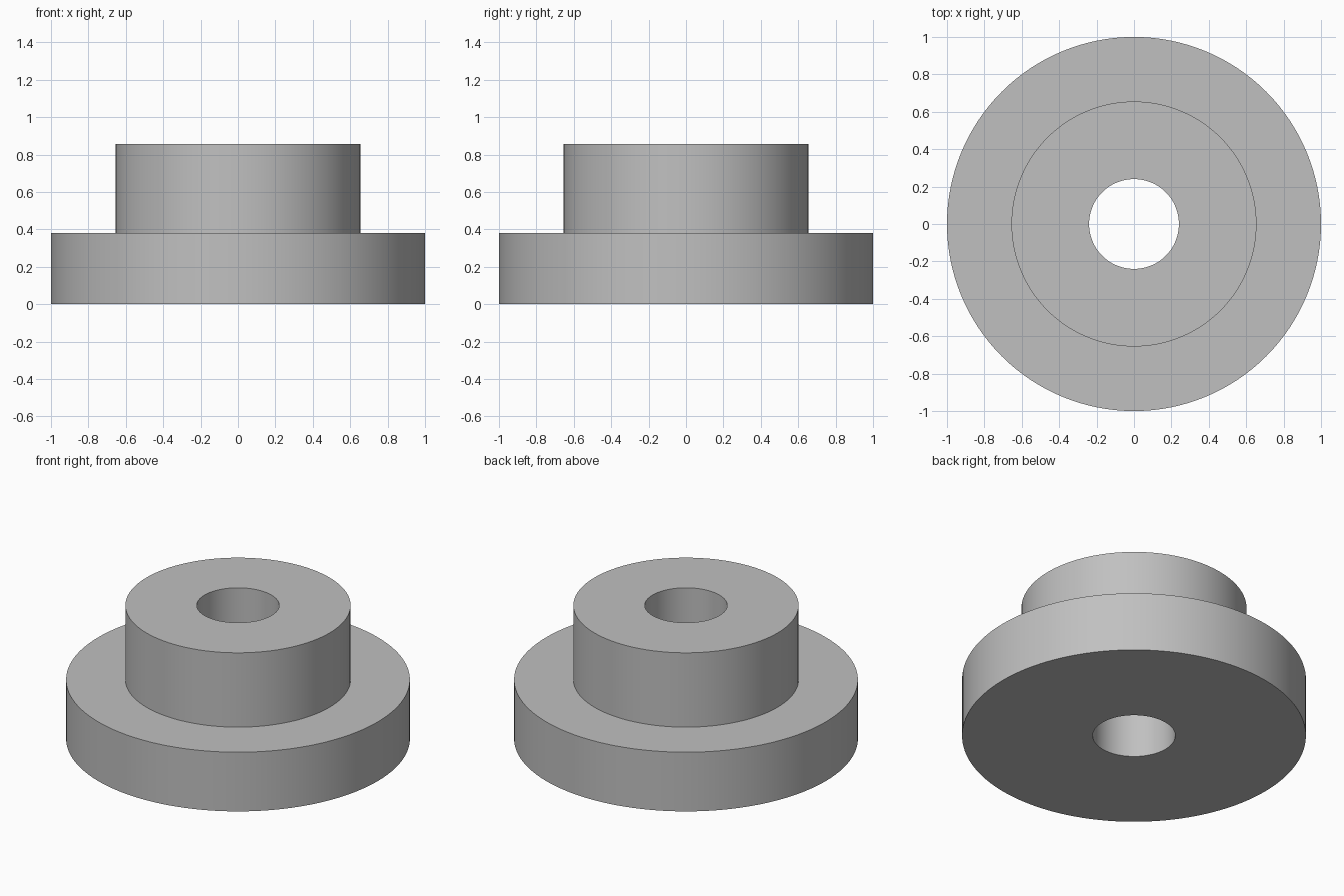
import bpy
import bmesh
from math import cos, sin, tau, radians

cube = bpy.data.objects.get("Cube")
if cube:
    bpy.data.objects.remove(cube, do_unlink=True)

SEGMENTS = 128
FLANGE_RADIUS, HUB_RADIUS, BORE_RADIUS = 1.0, 0.655, 0.24
FLANGE_HEIGHT, TOTAL_HEIGHT = 0.38, 0.857

# Plain grey finish
grey = bpy.data.materials.new("plain_grey")
grey.use_nodes = True
colour = (0.53, 0.53, 0.53, 1.0)
grey.diffuse_color = colour
grey.node_tree.nodes["Principled BSDF"].inputs["Base Color"].default_value = colour


def lathe(name, profile):
    """Turn a closed (radius, height) profile around the z axis."""
    bm = bmesh.new()
    rings = [[bm.verts.new((r * cos(tau * i / SEGMENTS), r * sin(tau * i / SEGMENTS), z))
              for i in range(SEGMENTS)] for r, z in profile]
    for k, ring in enumerate(rings):
        upper = rings[(k + 1) % len(rings)]
        for i in range(SEGMENTS):
            j = (i + 1) % SEGMENTS
            bm.faces.new((ring[i], ring[j], upper[j], upper[i]))
    bmesh.ops.recalc_face_normals(bm, faces=bm.faces)
    mesh = bpy.data.meshes.new(name)
    bm.to_mesh(mesh)
    bm.free()
    mesh.materials.append(grey)
    obj = bpy.data.objects.new(name, mesh)
    bpy.context.collection.objects.link(obj)
    bpy.ops.object.select_all(action='DESELECT')
    obj.select_set(True)
    bpy.context.view_layer.objects.active = obj
    bpy.ops.object.shade_smooth_by_angle(angle=radians(30))
    return obj


# Wide flange, narrower hub and through bore turned as one solid
lathe("flanged_bushing", [
    (BORE_RADIUS, 0),
    (FLANGE_RADIUS, 0),
    (FLANGE_RADIUS, FLANGE_HEIGHT),
    (HUB_RADIUS, FLANGE_HEIGHT),
    (HUB_RADIUS, TOTAL_HEIGHT),
    (BORE_RADIUS, TOTAL_HEIGHT),
])
